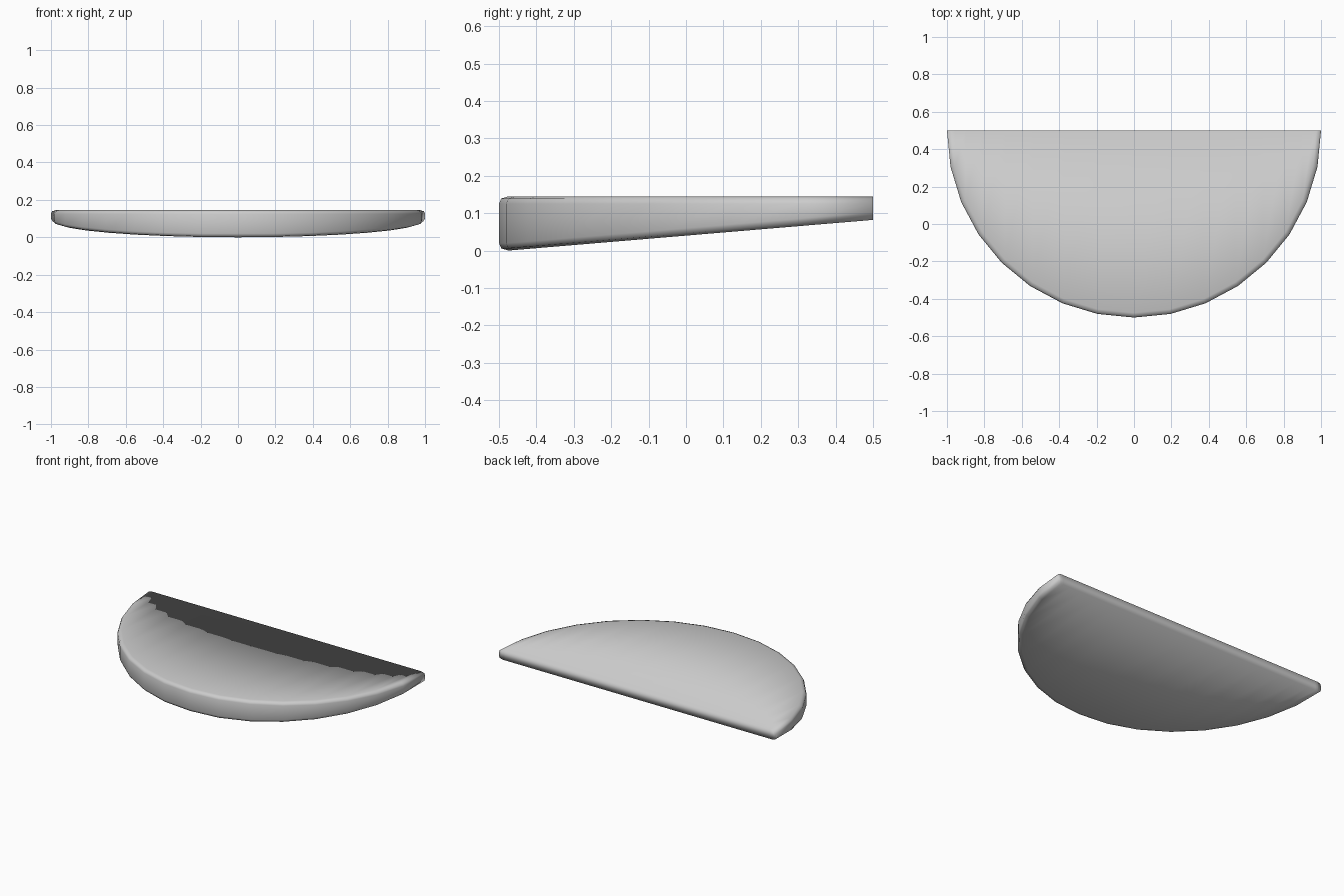
import bpy, bmesh, math

if "Cube" in bpy.data.objects:
    bpy.data.objects.remove(bpy.data.objects["Cube"])

SEGMENTS = 16      # sides of the half circle
TOP = 0.145        # flat top height
BACK = 0.5         # straight back edge


def underside(y):
    """Height of the sloping bottom, thinner toward the back."""
    return max(0.0, 0.082 * (y + 0.475) / 0.975)


# Rim section: (inset from outer radius, drop from the nearest face)
EDGE = [(0.025, 0.0), (0.006, 0.006), (0.0, 0.02)]

bm = bmesh.new()
columns = []
for i in range(SEGMENTS + 1):
    a = math.pi * i / SEGMENTS
    c, s = -math.cos(a), math.sin(a)

    def rim(inset):
        r = 1 - inset
        return r * c, BACK - r * s

    x_in = (1 - EDGE[0][0]) * c
    pts = [(x_in, BACK, underside(BACK))]
    for inset, rise in EDGE:                      # lower rounded edge
        x, y = rim(inset)
        pts.append((x, y, underside(y) + rise))
    for inset, drop in reversed(EDGE):            # upper rounded edge
        x, y = rim(inset)
        pts.append((x, y, TOP - drop))
    pts.append((x_in, BACK, TOP))
    columns.append([bm.verts.new(p) for p in pts])

# Skin the strips between neighbouring columns, including the back face
n = len(columns[0])
for left, right in zip(columns, columns[1:]):
    for k in range(n):
        j = (k + 1) % n
        bm.faces.new((left[k], right[k], right[j], left[j]))

# Close the two corners in the back plane
for col in (columns[0], columns[-1]):
    bm.faces.new(col[1:-1])

bmesh.ops.remove_doubles(bm, verts=bm.verts, dist=1e-5)
bmesh.ops.recalc_face_normals(bm, faces=bm.faces)
for f in bm.faces:
    f.smooth = True

mesh = bpy.data.meshes.new("half_round_wedge")
bm.to_mesh(mesh)
bm.free()
bpy.context.collection.objects.link(bpy.data.objects.new("half_round_wedge", mesh))
